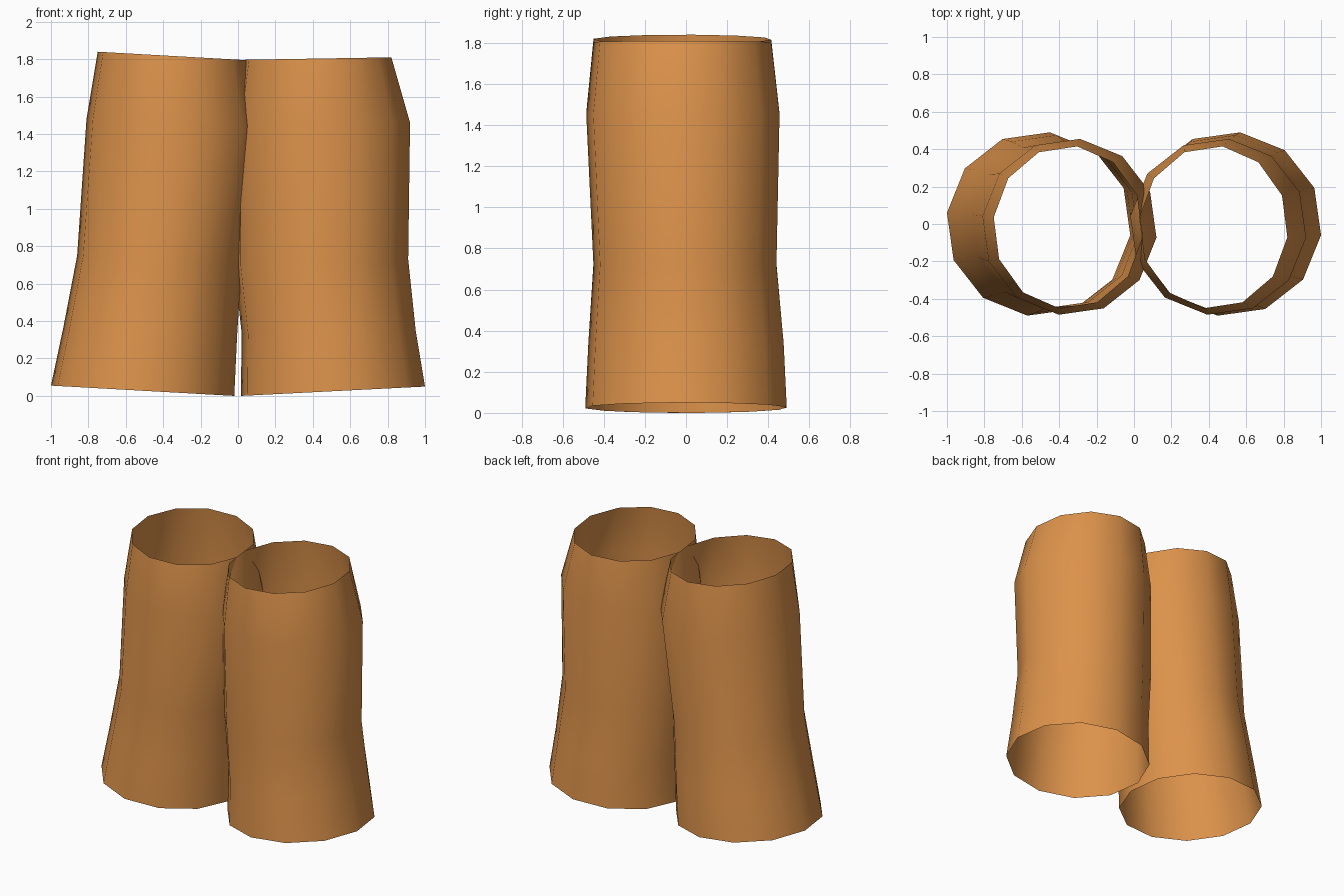
import bpy, bmesh, math

if "Cube" in bpy.data.objects:
    bpy.data.objects.remove(bpy.data.objects["Cube"])

SIDES = 12
PHASE = math.radians(-7)
K = math.cos(PHASE)


def make_tube(name, rings, material):
    """Loft an open 12-sided tube; ring = (x0, x1, y0, y1, z at x0, z at x1)."""
    bm = bmesh.new()
    loops = []
    for x0, x1, y0, y1, z0, z1 in rings:
        loop = []
        for i in range(SIDES):
            a = PHASE + i * math.tau / SIDES
            c, s = math.cos(a) / K, math.sin(a) / K
            loop.append(bm.verts.new(((x0 + x1) / 2 + (x1 - x0) / 2 * c,
                                      (y0 + y1) / 2 + (y1 - y0) / 2 * s,
                                      (z0 + z1) / 2 + (z1 - z0) / 2 * c)))
        loops.append(loop)
    for low, high in zip(loops, loops[1:]):
        for i in range(SIDES):
            j = (i + 1) % SIDES
            bm.faces.new((low[i], low[j], high[j], high[i])).smooth = True
    mesh = bpy.data.meshes.new(name)
    bm.to_mesh(mesh)
    bm.free()
    mesh.materials.append(material)
    obj = bpy.data.objects.new(name, mesh)
    bpy.context.collection.objects.link(obj)
    return obj


cloth = bpy.data.materials.new("orange_cloth")
cloth.diffuse_color = (0.72, 0.29, 0.07, 1)
cloth.use_nodes = True
cloth.node_tree.nodes["Principled BSDF"].inputs["Base Color"].default_value = cloth.diffuse_color

# Left trouser leg, hem to waist
make_tube("left_trouser_leg", [
    (-1.00, -0.02, -0.49, 0.49, 0.055, 0.0),
    (-0.935, -0.005, -0.475, 0.475, 0.36, 0.32),
    (-0.86, 0.02, -0.45, 0.44, 0.75, 0.71),
    (-0.81, 0.12, -0.485, 0.455, 1.48, 1.44),
    (-0.75, 0.045, -0.45, 0.415, 1.84, 1.795),
], cloth)

# Right trouser leg, slightly different pose
make_tube("right_trouser_leg", [
    (0.015, 1.00, -0.49, 0.49, 0.0, 0.05),
    (0.02, 0.95, -0.475, 0.475, 0.33, 0.35),
    (-0.02, 0.91, -0.45, 0.44, 0.70, 0.73),
    (-0.02, 0.92, -0.485, 0.455, 1.44, 1.46),
    (0.03, 0.82, -0.45, 0.415, 1.797, 1.81),
], cloth)
